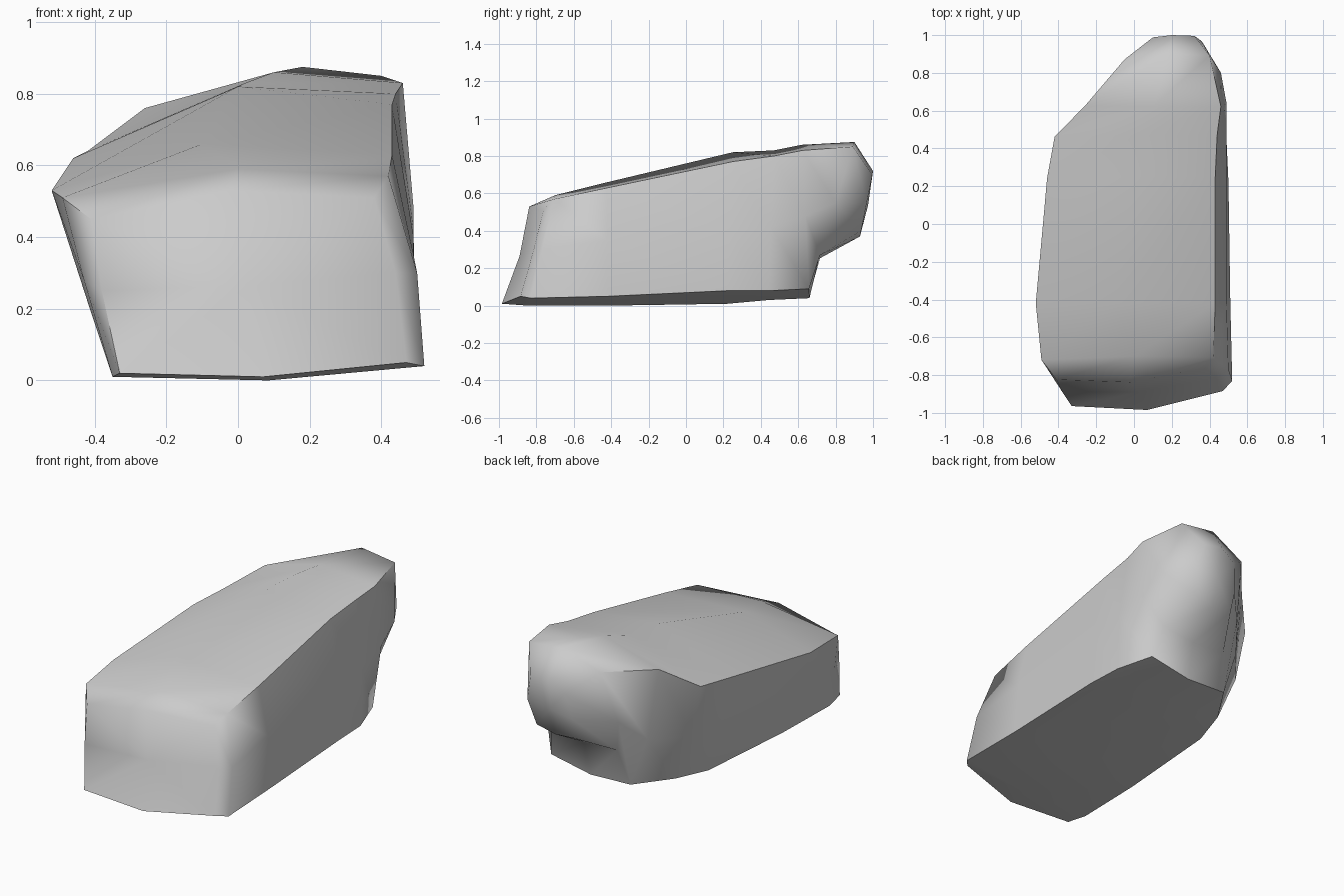
import bpy, bmesh
from mathutils import Vector

if "Cube" in bpy.data.objects:
    bpy.data.objects.remove(bpy.data.objects["Cube"])

# Cross-sections from front to back: y at the base, y at the top, then (x, z)
# of base left, side left, shoulder left, crest, shoulder right, side right, base right
SECTIONS = [
    (-1.00, -0.84, (-.33, .02), (-.38, .25), (-.41, .45), (-.02, .53), (.38, .51), (.44, .30), (.47, .05)),
    (-0.84, -0.70, (-.35, .01), (-.43, .28), (-.49, .51), (.00, .59), (.42, .57), (.50, .30), (.52, .04)),
    (-0.42, -0.42, (-.34, .01), (-.42, .22), (-.52, .53), (-.10, .66), (.43, .63), (.49, .35), (.51, .05)),
    (0.22, 0.25, (-.30, .02), (-.40, .30), (-.46, .62), (.00, .82), (.43, .77), (.49, .40), (.50, .08)),
    (0.44, 0.47, (-.24, .04), (-.36, .32), (-.42, .64), (.02, .83), (.44, .80), (.49, .42), (.49, .08)),
    (0.66, 0.62, (-.10, .05), (-.20, .34), (-.26, .76), (.10, .86), (.46, .83), (.49, .48), (.42, .09)),
    (0.71, 0.90, (-.05, .26), (-.10, .46), (-.05, .78), (.18, .875), (.40, .85), (.46, .55), (.38, .27)),
    (0.93, 1.00, (.08, .38), (.07, .50), (.10, .66), (.20, .72), (.32, .70), (.36, .55), (.32, .40)),
]


def make_ring(bm, index, section):
    y_base, y_top, *points = section
    points.append(((points[0][0] + points[-1][0]) / 2, min(points[0][1], points[-1][1]) - .01))
    low = min(z for x, z in points)
    high = max(z for x, z in points)
    ring = []
    for x, z in points:
        y = y_base + (y_top - y_base) * (z - low) / (high - low)
        if index == 0:                       # front face swept back at its corners
            y += max(0.22 * x, -0.1 * x)
        ring.append(bm.verts.new((x, y, max(z, 0))))
    return ring


def cap(bm, ring, push):
    centre = sum((v.co for v in ring), Vector()) / len(ring)
    hub = bm.verts.new(centre + Vector((0, push, 0)))
    for a, b in zip(ring, ring[1:] + ring[:1]):
        bm.faces.new((a, b, hub))


# Boulder body lofted through the sections
bm = bmesh.new()
rings = [make_ring(bm, i, s) for i, s in enumerate(SECTIONS)]
for r, s in zip(rings, rings[1:]):
    for i in range(len(r)):
        j = (i + 1) % len(r)
        bm.faces.new((r[i], r[j], s[j], s[i]))
cap(bm, rings[0], -0.02)
cap(bm, rings[-1], 0.01)
bmesh.ops.recalc_face_normals(bm, faces=bm.faces)

mesh = bpy.data.meshes.new("boulder")
bm.to_mesh(mesh)
bm.free()
boulder = bpy.data.objects.new("boulder", mesh)
bpy.context.collection.objects.link(boulder)

stone = bpy.data.materials.new("grey stone")
stone.diffuse_color = (0.6, 0.6, 0.6, 1)
stone.use_nodes = True
stone.node_tree.nodes["Principled BSDF"].inputs["Base Color"].default_value = stone.diffuse_color
mesh.materials.append(stone)

# Soft shading with only the hardest edges kept
bpy.context.view_layer.objects.active = boulder
boulder.select_set(True)
bpy.ops.object.shade_smooth_by_angle(angle=1.15)
